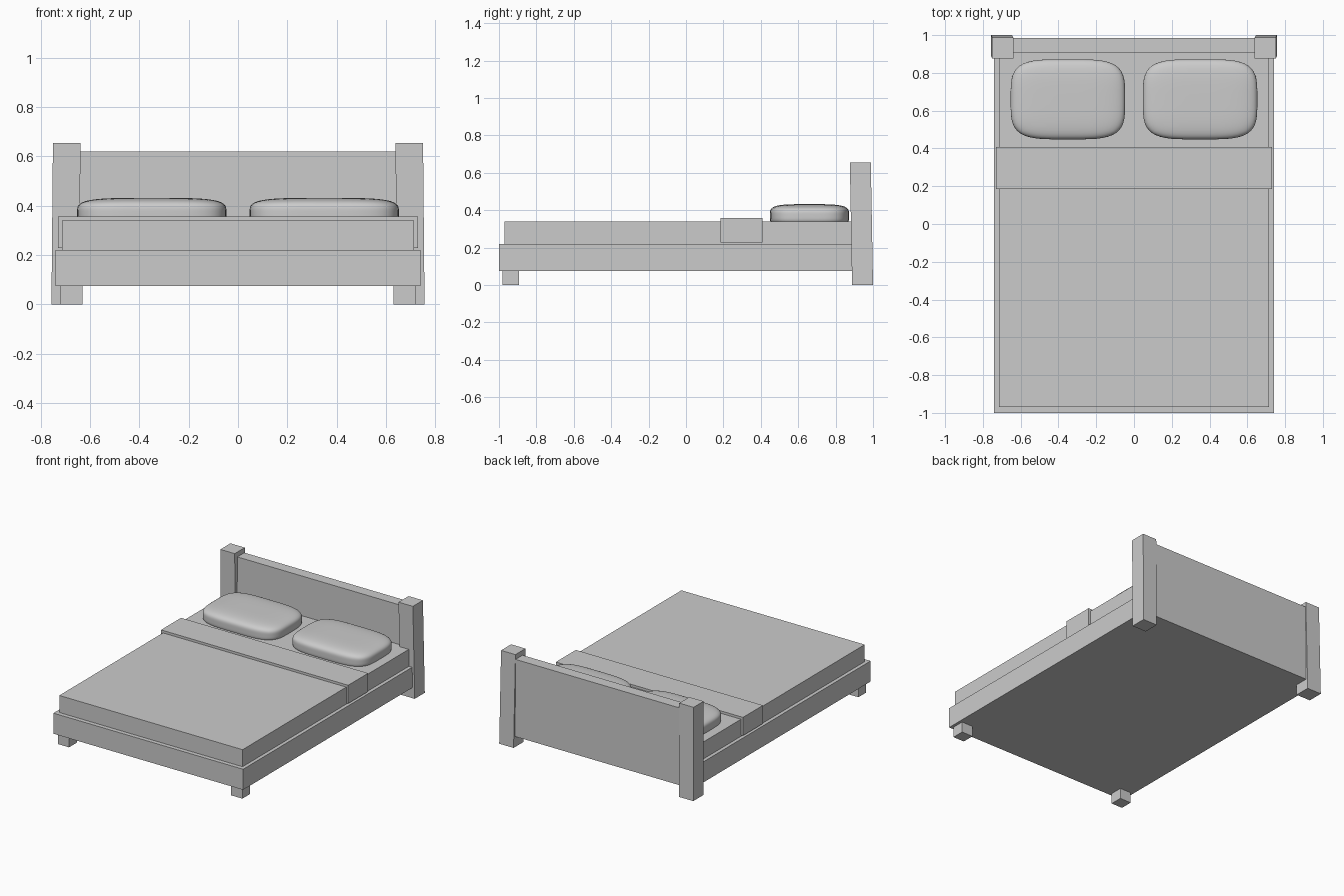
import bpy, bmesh
from mathutils import Vector

if "Cube" in bpy.data.objects:
    bpy.data.objects.remove(bpy.data.objects["Cube"])


def finish(name, bm):
    bmesh.ops.recalc_face_normals(bm, faces=bm.faces)
    mesh = bpy.data.meshes.new(name)
    bm.to_mesh(mesh)
    bm.free()
    obj = bpy.data.objects.new(name, mesh)
    bpy.context.collection.objects.link(obj)
    return obj


def box(name, lo, hi, top_shift=(0, 0)):
    """Box between two corners; top_shift leans the top face."""
    bm = bmesh.new()
    bmesh.ops.create_cube(bm, size=1)
    for v in bm.verts:
        top = v.co.z > 0
        v.co = Vector([a + (c + 0.5) * (b - a) for a, b, c in zip(lo, hi, v.co)])
        if top:
            v.co.x += top_shift[0]
            v.co.y += top_shift[1]
    return finish(name, bm)


def pillow(name, centre, half, power=4):
    """Cushion: a gridded cube pushed out to a superellipsoid."""
    bm = bmesh.new()
    bmesh.ops.create_cube(bm, size=2)
    bmesh.ops.subdivide_edges(bm, edges=bm.edges[:], cuts=15, use_grid_fill=True)
    for v in bm.verts:
        r = sum(abs(c) ** power for c in v.co) ** (1 / power)
        v.co = Vector([m + c / r * h for m, c, h in zip(centre, v.co, half)])
    for f in bm.faces:
        f.smooth = True
    return finish(name, bm)


# Bed base, mattress and folded blanket
box("bed_base", (-0.74, -1.0, 0.075), (0.74, 0.915, 0.22))
box("mattress", (-0.715, -0.97, 0.22), (0.715, 0.91, 0.34))
box("folded_blanket", (-0.73, 0.185, 0.228), (0.73, 0.408, 0.357))

# Headboard panel
box("headboard", (-0.66, 0.907, 0.075), (0.66, 0.985, 0.62))

# Leaning corner posts, front feet and pillows on both sides
for side, s in (("left", -1), ("right", 1)):
    x0, x1 = sorted((s * 0.645, s * 0.757))
    box(side + "_post", (x0, 0.888, 0), (x1, 1.0, 0.655), (-s * 0.006, -0.012))
    x0, x1 = sorted((s * 0.632, s * 0.72))
    box(side + "_front_foot", (x0, -0.98, 0), (x1, -0.892, 0.075))
    pillow(side + "_pillow", (s * 0.35, 0.66, 0.37), (0.303, 0.212, 0.062))
